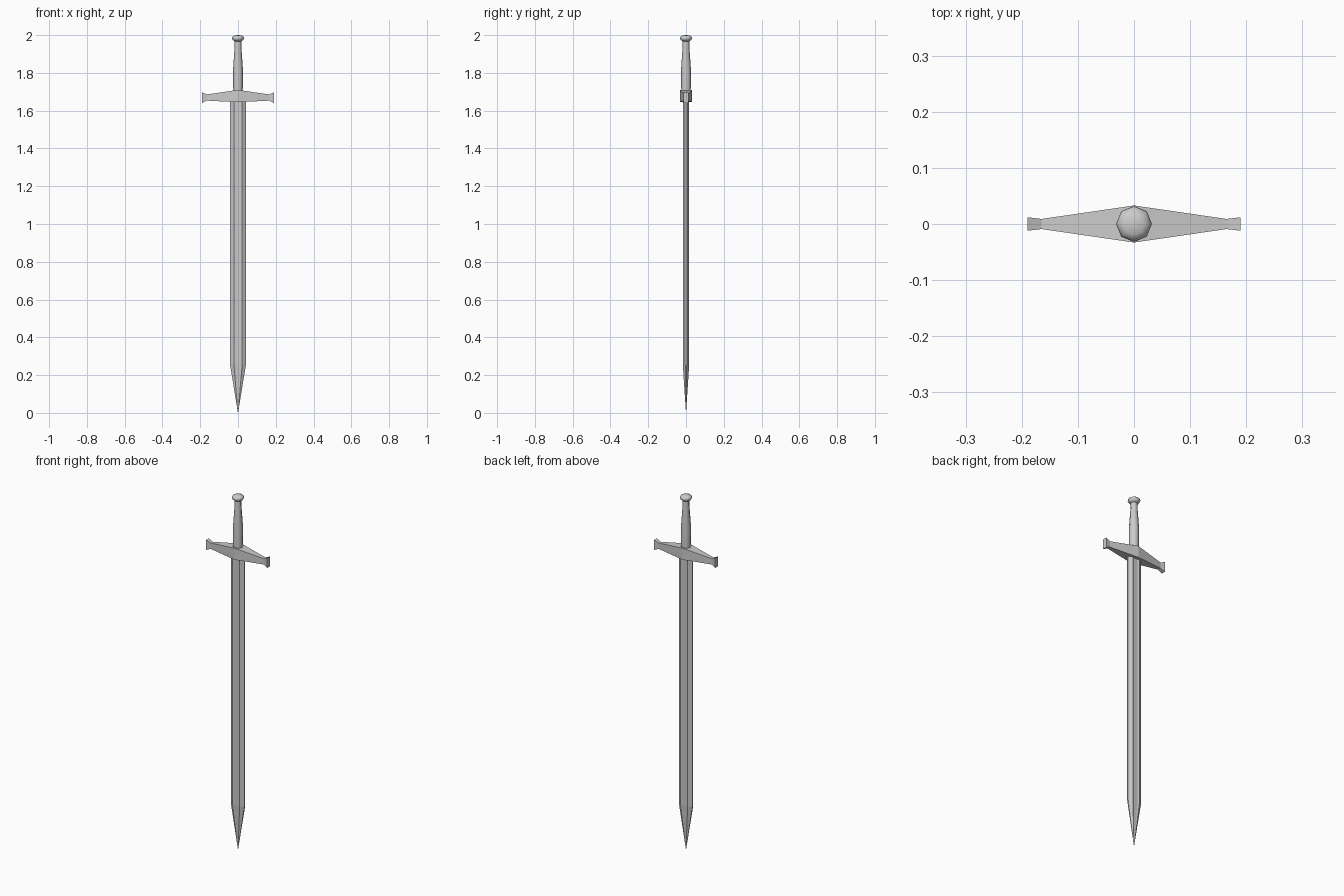
import bpy, bmesh, math

if "Cube" in bpy.data.objects:
    bpy.data.objects.remove(bpy.data.objects["Cube"])


def loft(name, rings, smooth=False):
    """Skin a list of equal-length vertex rings and cap both ends."""
    bm = bmesh.new()
    loops = [[bm.verts.new(p) for p in ring] for ring in rings]
    n = len(loops[0])
    for a, b in zip(loops, loops[1:]):
        for i in range(n):
            j = (i + 1) % n
            bm.faces.new((a[i], a[j], b[j], b[i]))
    bm.faces.new(loops[0][::-1])
    bm.faces.new(loops[-1])
    bmesh.ops.remove_doubles(bm, verts=bm.verts, dist=0.00005)
    bmesh.ops.recalc_face_normals(bm, faces=bm.faces)
    mesh = bpy.data.meshes.new(name)
    bm.to_mesh(mesh)
    bm.free()
    obj = bpy.data.objects.new(name, mesh)
    bpy.context.collection.objects.link(obj)
    if smooth:
        bpy.ops.object.select_all(action='DESELECT')
        obj.select_set(True)
        bpy.context.view_layer.objects.active = obj
        bpy.ops.object.shade_smooth_by_angle(angle=math.radians(50))
    return obj


def turned(name, profile, sides=8):
    """Lathe (radius, z) pairs with a low side count."""
    return loft(name, [[(r * math.cos(math.tau * i / sides),
                         r * math.sin(math.tau * i / sides), z)
                        for i in range(sides)] for r, z in profile], True)


# Blade: bevelled section with a shallow fuller, tapering to the point
half = [(0.042, -0.004), (0.042, 0.004), (0.022, 0.017), (0.012, 0.014)]
section = half + [(-x, y) for x, y in half[::-1]][:3]
section = [(0.042, -0.004), (0.042, 0.004), (0.022, 0.017), (0.012, 0.014),
           (-0.012, 0.014), (-0.022, 0.017)]
section += [(-x, -y) for x, y in section]
loft("blade", [[(x * s, y * s, z) for x, y in section]
               for s, z in [(0.01, 0.0), (1, 0.255), (1, 1.665)]])

# Crossguard: wide middle, narrow waists, flared ends (x, half depth, bottom, top)
right = [(0, 0.033, 1.645, 1.710),
         (0.165, 0.009, 1.653, 1.686),
         (0.190, 0.012, 1.641, 1.697)]
stations = [(-x, d, b, t) for x, d, b, t in right[:0:-1]] + right
loft("crossguard", [[(x, -d, b), (x, d, b), (x, d, t), (x, -d, t)]
                    for x, d, b, t in stations])

# Grip
turned("grip", [(0.025, 1.70), (0.026, 1.82), (0.018, 1.935), (0.017, 1.98)])

# Pommel
turned("pommel", [(0.017, 1.967), (0.028, 1.974), (0.032, 1.983),
                  (0.029, 1.992), (0.019, 1.998), (0.0, 2.0)])
